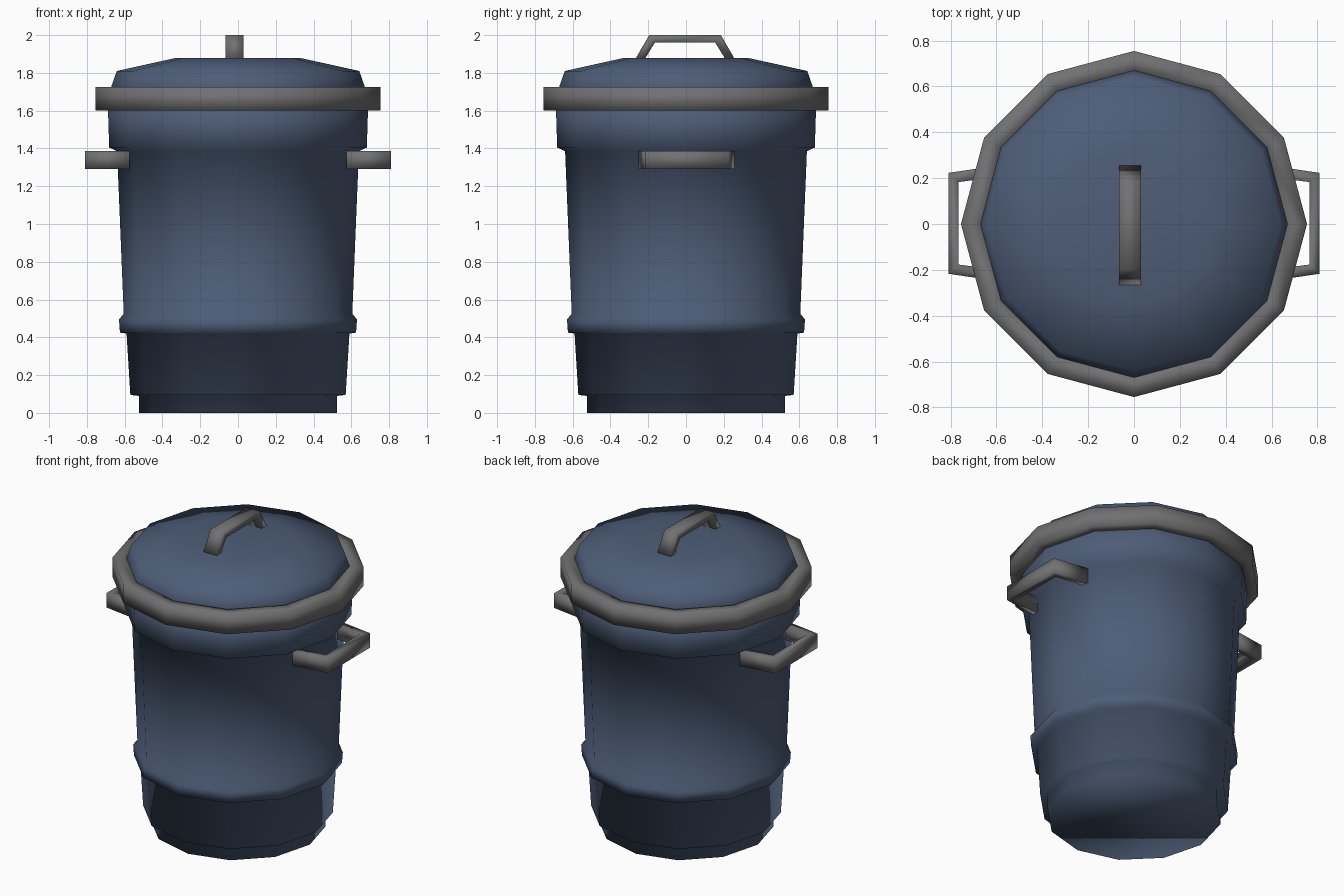
import bpy, bmesh, math
from mathutils import Vector

cube = bpy.data.objects.get("Cube")
if cube:
    bpy.data.objects.remove(cube, do_unlink=True)

SIDES = 12


def material(name, rgb):
    m = bpy.data.materials.new(name)
    m.use_nodes = True
    color = (*rgb, 1)
    m.diffuse_color = color
    bsdf = m.node_tree.nodes["Principled BSDF"]
    bsdf.inputs["Base Color"].default_value = color
    bsdf.inputs["Roughness"].default_value = 0.8
    return m


blue = material("dusty blue", (0.075, 0.11, 0.185))
grey = material("mid grey", (0.165, 0.165, 0.17))


def finish(name, bm, mat):
    bmesh.ops.recalc_face_normals(bm, faces=bm.faces)
    mesh = bpy.data.meshes.new(name)
    bm.to_mesh(mesh)
    bm.free()
    mesh.materials.append(mat)
    mesh.shade_smooth()
    obj = bpy.data.objects.new(name, mesh)
    bpy.context.collection.objects.link(obj)
    return obj


def lathe(name, profile, mat, closed=False):
    """Turn a (radius, height) profile into a twelve-sided solid."""
    bm = bmesh.new()
    rings = []
    for r, z in profile:
        angles = [math.tau * i / SIDES for i in range(SIDES)]
        rings.append([bm.verts.new((r * math.cos(a), r * math.sin(a), z)) for a in angles])
    pairs = list(zip(rings, rings[1:]))
    if closed:
        pairs.append((rings[-1], rings[0]))
    else:
        bm.faces.new(rings[0])
        bm.faces.new(rings[-1])
    for low, high in pairs:
        for i in range(SIDES):
            j = (i + 1) % SIDES
            bm.faces.new((low[i], low[j], high[j], high[i]))
    return finish(name, bm, mat)


def bracket(name, outer, inner, to_world, width, mat):
    """Bent bar: mirrored outer and inner outlines, extruded across its width."""
    def mirrored(pts):
        return pts + [(-u, v) for u, v in reversed(pts)]
    bm = bmesh.new()
    sections = []
    for (a, b), (c, d) in zip(mirrored(outer), mirrored(inner)):
        corners = [(a, b, -width / 2), (a, b, width / 2), (c, d, width / 2), (c, d, -width / 2)]
        sections.append([bm.verts.new(to_world(Vector(p))) for p in corners])
    for s, t in zip(sections, sections[1:]):
        for i in range(4):
            j = (i + 1) % 4
            bm.faces.new((s[i], s[j], t[j], t[i]))
    bm.faces.new(sections[0])
    bm.faces.new(sections[-1])
    return finish(name, bm, mat)


# Can body with foot, lower band and upper collar
lathe("can_body", [(0.525, 0), (0.525, 0.09), (0.57, 0.095), (0.59, 0.42),
                   (0.625, 0.425), (0.63, 0.495), (0.605, 0.525), (0.64, 1.385),
                   (0.682, 1.405), (0.69, 1.66)], blue)

# Lid: square grey rim and shallow blue dome
lathe("lid_rim", [(0.66, 1.6), (0.755, 1.6), (0.755, 1.725), (0.66, 1.725)], grey, closed=True)
lathe("lid_dome", [(0.67, 1.7), (0.67, 1.73), (0.642, 1.81), (0.335, 1.878)], blue)

# Handle on top of the lid, set slightly off centre
bracket("lid_handle", [(0.265, 1.87), (0.19, 2.0)], [(0.215, 1.87), (0.16, 1.96)],
        lambda p: (p.z - 0.018, p.x - 0.005, p.y), 0.095, grey)

# Carrying handles on both sides
for name, side in (("left_handle", 1), ("right_handle", -1)):
    bracket(name, [(0.255, 0.575), (0.22, 0.81)], [(0.205, 0.575), (0.18, 0.765)],
            lambda p, s=side: (s * p.y, p.x + 0.003, p.z + 1.34), 0.095, grey)
